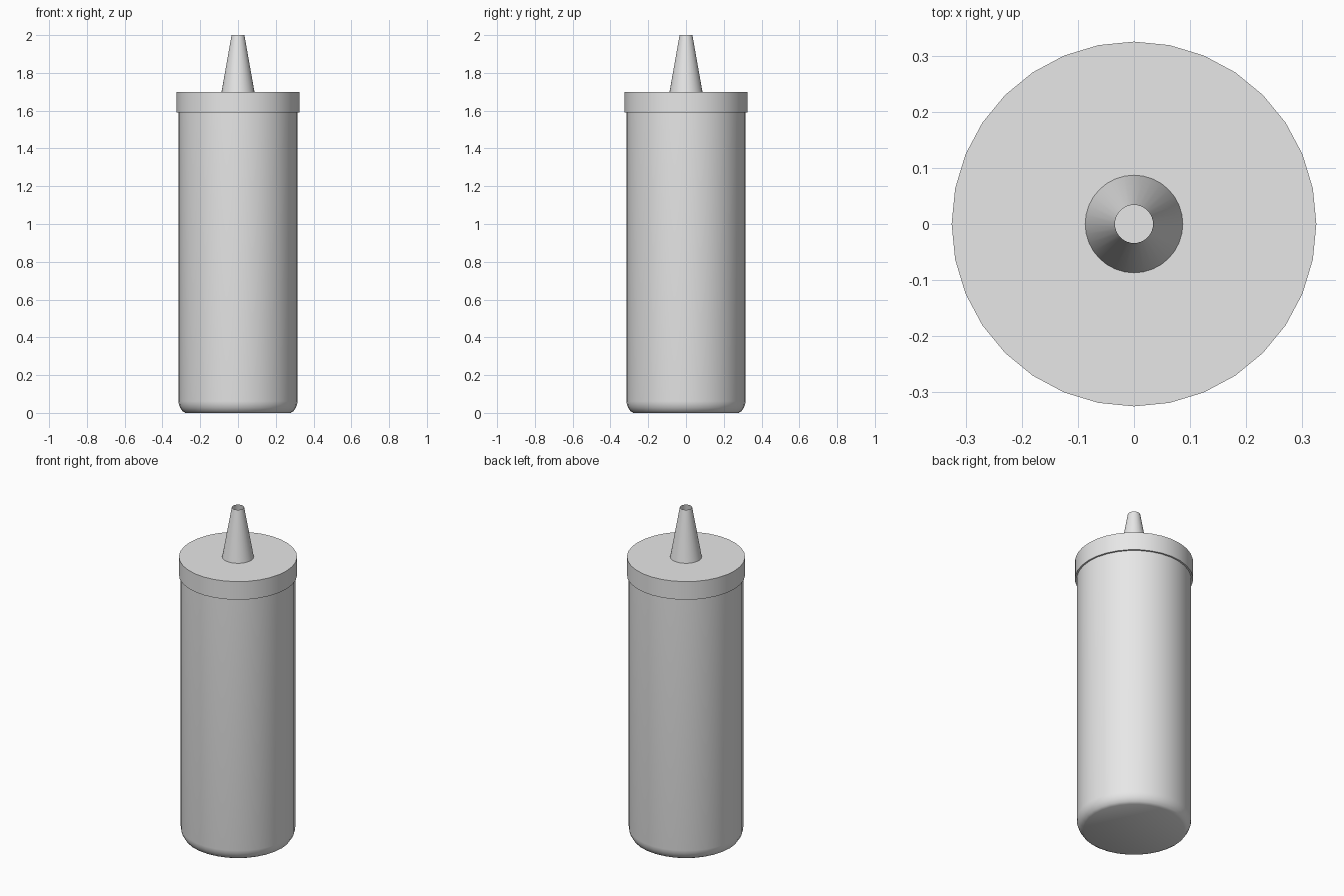
import bpy
import math

cube = bpy.data.objects.get("Cube")
if cube:
    bpy.data.objects.remove(cube, do_unlink=True)

SIDES = 32

plastic = bpy.data.materials.new("light_grey_plastic")
plastic.use_nodes = True
grey = (0.8, 0.8, 0.8, 1)
plastic.diffuse_color = grey
plastic.node_tree.nodes["Principled BSDF"].inputs["Base Color"].default_value = grey


def lathe(name, profile, capped=True):
    """Spin (radius, height) points, listed from bottom to top, around z."""
    verts = [(r * math.cos(math.tau * i / SIDES), r * math.sin(math.tau * i / SIDES), z)
             for r, z in profile for i in range(SIDES)]
    faces = []
    for ring in range(len(profile) - 1):
        low, high = ring * SIDES, (ring + 1) * SIDES
        for i in range(SIDES):
            j = (i + 1) % SIDES
            faces.append((low + i, low + j, high + j, high + i))
    if capped:
        faces.append(tuple(reversed(range(SIDES))))
        faces.append(tuple(range(len(verts) - SIDES, len(verts))))
    mesh = bpy.data.meshes.new(name)
    mesh.from_pydata(verts, [], faces)
    mesh.materials.append(plastic)
    obj = bpy.data.objects.new(name, mesh)
    bpy.context.collection.objects.link(obj)
    bpy.ops.object.select_all(action="DESELECT")
    obj.select_set(True)
    bpy.context.view_layer.objects.active = obj
    bpy.ops.object.shade_smooth_by_angle(angle=math.radians(35))
    return obj


# Bottle body with a rounded foot
lathe("bottle_body", [(0.278, 0), (0.294, 0.009), (0.306, 0.027),
                      (0.313, 0.045), (0.315, 0.062), (0.315, 1.62)])

# Flat screw lid
lathe("lid", [(0.325, 1.59), (0.325, 1.70)])

# Open tapered nozzle
lathe("nozzle", [(0.087, 1.70), (0.034, 2.0)], capped=False)
